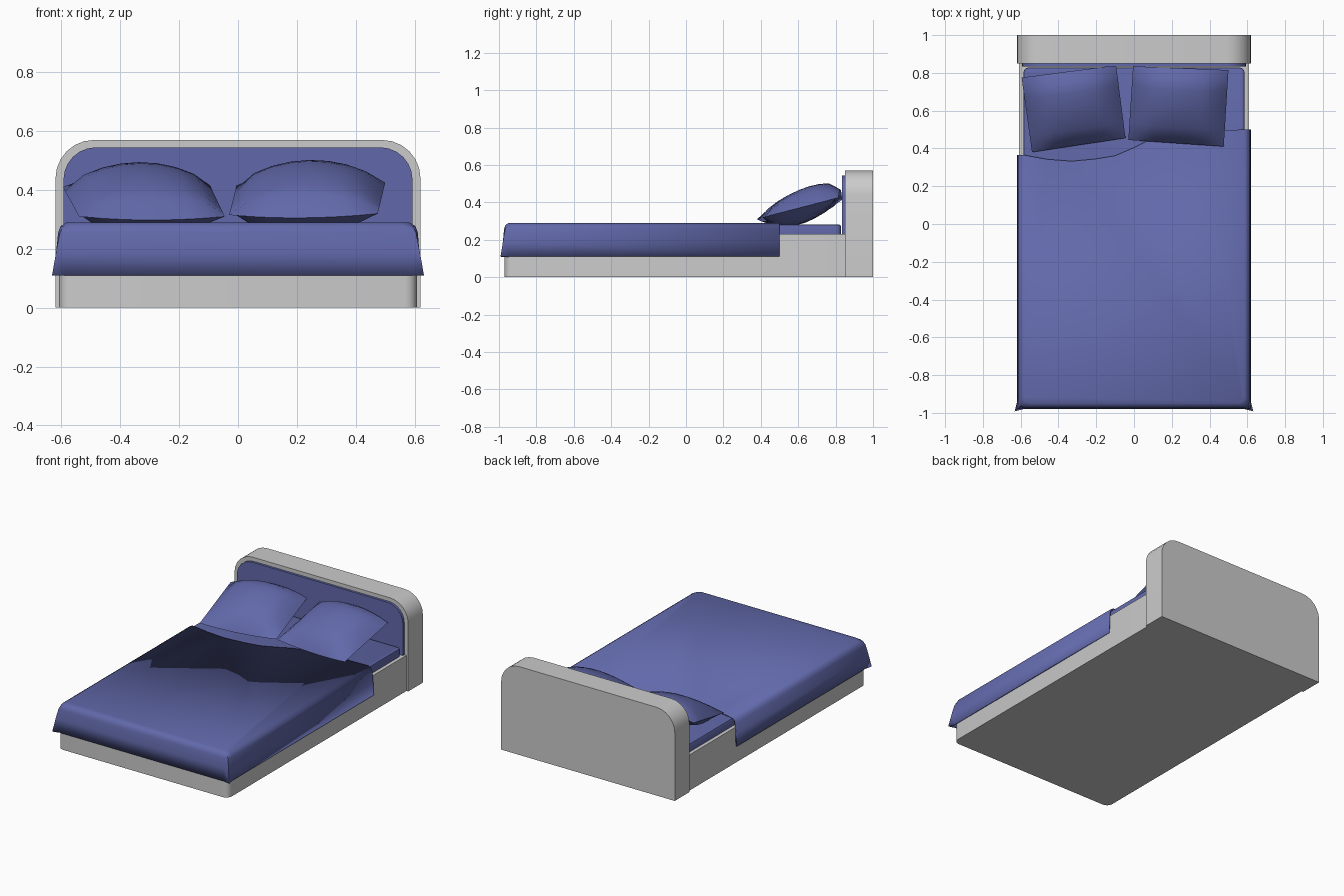
import bpy, bmesh, math
from mathutils import Vector

if "Cube" in bpy.data.objects:
    bpy.data.objects.remove(bpy.data.objects["Cube"])

blue = bpy.data.materials.new("blue_fabric")
blue.diffuse_color = (0.12, 0.14, 0.40, 1)
blue.use_nodes = True
blue.node_tree.nodes["Principled BSDF"].inputs["Base Color"].default_value = blue.diffuse_color


def finish(bm, name, mat=None, angle=35):
    mesh = bpy.data.meshes.new(name)
    bm.to_mesh(mesh)
    bm.free()
    ob = bpy.data.objects.new(name, mesh)
    bpy.context.collection.objects.link(ob)
    if mat:
        mesh.materials.append(mat)
    bpy.ops.object.select_all(action='DESELECT')
    ob.select_set(True)
    bpy.context.view_layer.objects.active = ob
    bpy.ops.object.shade_smooth_by_angle(angle=math.radians(angle))
    return ob


def box(name, hx, y, z, pick, radius, segs, mat=None, soft=0):
    """Box with the edges chosen by pick(direction, midpoint) rounded."""
    bm = bmesh.new()
    bmesh.ops.create_cube(bm, size=1)
    for v in bm.verts:
        v.co = Vector((v.co.x * 2 * hx,
                       (y[0] + y[1]) / 2 + v.co.y * (y[1] - y[0]),
                       (z[0] + z[1]) / 2 + v.co.z * (z[1] - z[0])))
    edges = []
    for e in bm.edges:
        d = (e.verts[1].co - e.verts[0].co).normalized()
        m = (e.verts[0].co + e.verts[1].co) / 2
        if pick(d, m):
            edges.append(e)
    bmesh.ops.bevel(bm, geom=edges, offset=radius, segments=segs,
                    profile=0.5, affect='EDGES')
    if soft:
        rim = [e for e in bm.edges
               if all(abs(v.co.z - z[1]) < 1e-5 for v in e.verts)]
        bmesh.ops.bevel(bm, geom=rim, offset=soft, segments=2,
                        profile=0.5, affect='EDGES')
    return finish(bm, name, mat)


def top_corners(zmin):
    return lambda d, m: abs(d.y) > 0.9 and m.z > zmin


# Headboard and its padded panel
box("headboard", 0.62, (0.85, 1.0), (0, 0.57), top_corners(0.5), 0.13, 6)
box("headboard_panel", 0.593, (0.835, 0.852), (0.225, 0.545),
    top_corners(0.5), 0.11, 6, blue)

# Base with rounded foot corners, and mattress
box("bed_base", 0.608, (-0.97, 0.85), (0, 0.23),
    lambda d, m: abs(d.z) > 0.9 and m.y < 0, 0.04, 4)
box("mattress", 0.585, (-0.95, 0.828), (0.225, 0.281),
    lambda d, m: abs(d.z) > 0.9, 0.025, 3, blue, soft=0.008)

# Blanket: U-shaped rings (half width, front y, z, corner flare), open at the head
RINGS = [(0.62, -0.980, 0.11, 0.022), (0.616, -0.977, 0.19, 0.012),
         (0.611, -0.973, 0.255, 0.004), (0.603, -0.967, 0.277, 0.0),
         (0.583, -0.95, 0.29, 0.0)]
HEM = [(-0.46, 0.343), (-0.33, 0.333), (-0.2, 0.345), (-0.1, 0.362),
       (0.0, 0.405), (0.08, 0.445), (0.2, 0.475), (0.35, 0.492)]
bm = bmesh.new()
rings = []
for hx, yf, z, f in RINGS:
    r = 0.035
    c = r * 0.29
    pts = [(hx, 0.5), (hx, yf + r), (hx - c + f, yf + c - f), (hx - r, yf),
           (r - hx, yf), (c - hx - f, yf + c - f), (-hx, yf + r), (-hx, 0.365)]
    rings.append([bm.verts.new((x, y, z)) for x, y in pts])
for a, b in zip(rings, rings[1:]):
    for i in range(len(a) - 1):
        bm.faces.new((a[i], a[i + 1], b[i + 1], b[i]))
hem = [bm.verts.new((x, y, 0.29)) for x, y in HEM]
top = bm.faces.new(rings[-1] + hem)
bmesh.ops.recalc_face_normals(bm, faces=bm.faces[:])
top.normal_update()
if top.normal.z < 0:
    bmesh.ops.reverse_faces(bm, faces=bm.faces[:])
blanket = finish(bm, "blanket", blue, 40)
sol = blanket.modifiers.new("thickness", 'SOLIDIFY')
sol.thickness = 0.008
sol.offset = -1


def pillow(name, corners, n=8):
    """Cushion over four corners: front left, front right, back right, back left."""
    bm = bmesh.new()
    fl, fr, br, bl = [Vector(c) for c in corners]
    normal = (fr - fl).cross(bl - fl).normalized()
    rim = {}

    def point(i, j, side):
        u, v = i / n * 2 - 1, j / n * 2 - 1
        s, t = (u + 1) / 2, (v + 1) / 2
        p = (fl * (1 - s) + fr * s) * (1 - t) + (bl * (1 - s) + br * s) * t
        p.z += 0.05 * t * (1 - u * u) - 0.012 * (1 - t) * (1 - u * u)
        puff = max(0, (1 - u * u) * (1 - v * v)) ** 0.5
        p += normal * side * puff * (0.082 if side > 0 else 0.092)
        p.z = max(p.z, 0.279)
        if i in (0, n) or j in (0, n):
            if (i, j) not in rim:
                rim[i, j] = bm.verts.new(p)
            return rim[i, j]
        return bm.verts.new(p)

    for side in (1, -1):
        g = [[point(i, j, side) for j in range(n + 1)] for i in range(n + 1)]
        for i in range(n):
            for j in range(n):
                q = (g[i][j], g[i + 1][j], g[i + 1][j + 1], g[i][j + 1])
                bm.faces.new(q if side > 0 else q[::-1])
    return finish(bm, name, blue, 50)


# Pillows leaning toward the headboard
pillow("pillow_left", [(-0.54, 0.38, 0.31), (-0.045, 0.455, 0.31),
                       (-0.095, 0.84, 0.415), (-0.595, 0.775, 0.41)])
pillow("pillow_right", [(-0.03, 0.445, 0.315), (0.475, 0.41, 0.32),
                        (0.5, 0.815, 0.425), (-0.005, 0.835, 0.415)])
